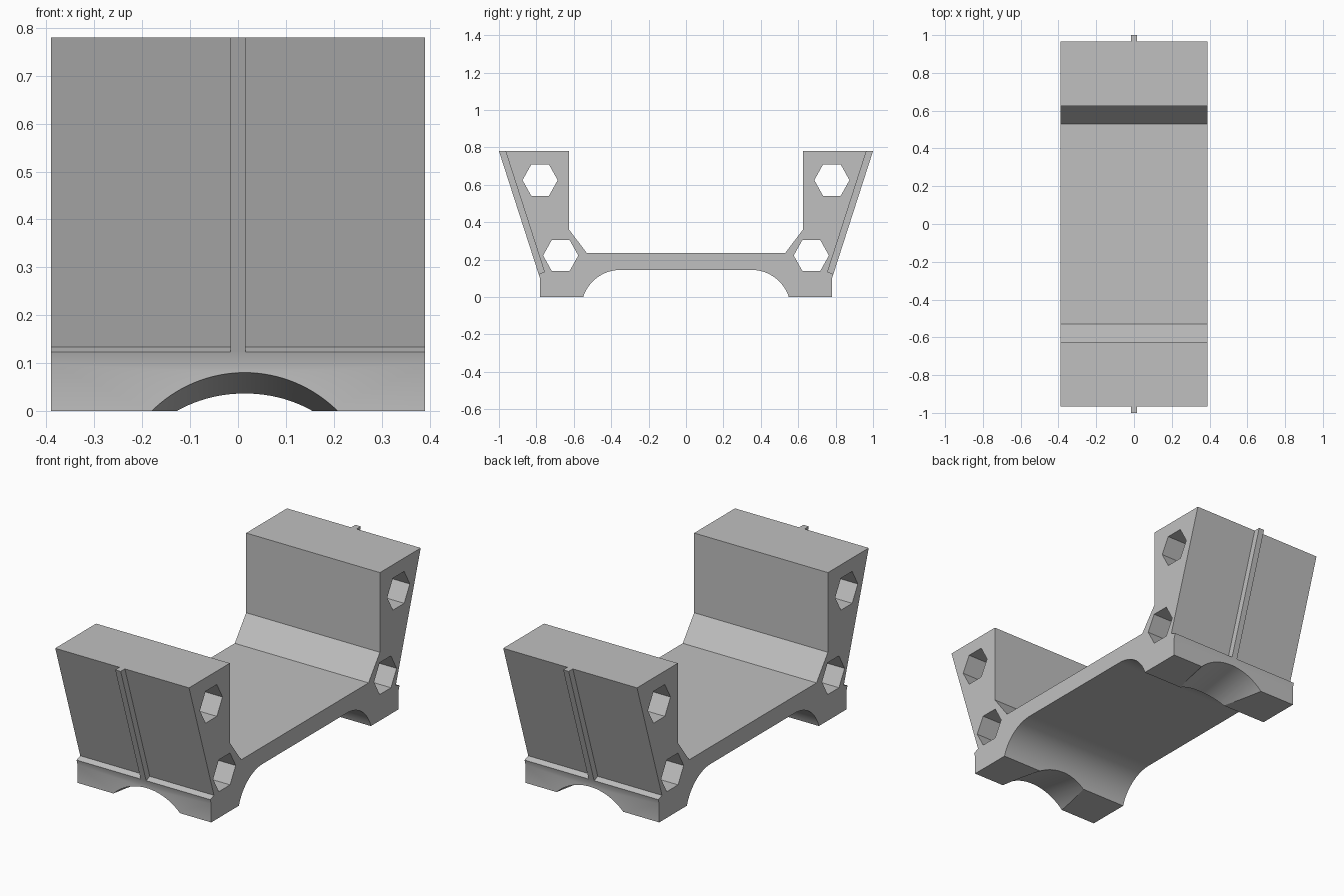
import bpy, bmesh, math
from mathutils import Vector

if "Cube" in bpy.data.objects:
    bpy.data.objects.remove(bpy.data.objects["Cube"], do_unlink=True)

grey = bpy.data.materials.new("plain_grey")
grey.use_nodes = True
grey.diffuse_color = (0.53, 0.53, 0.53, 1)
grey.node_tree.nodes["Principled BSDF"].inputs["Base Color"].default_value = (0.53, 0.53, 0.53, 1)

HALF_WIDTH = 0.39


def prism(name, outline, half_width):
    """Extrude a (y, z) outline along x."""
    bm = bmesh.new()
    face = bm.faces.new([bm.verts.new((-half_width, y, z)) for y, z in outline])
    moved = bmesh.ops.extrude_face_region(bm, geom=[face])["geom"]
    verts = [v for v in moved if isinstance(v, bmesh.types.BMVert)]
    bmesh.ops.translate(bm, verts=verts, vec=(2 * half_width, 0, 0))
    bmesh.ops.recalc_face_normals(bm, faces=bm.faces)
    mesh = bpy.data.meshes.new(name)
    bm.to_mesh(mesh)
    bm.free()
    mesh.materials.append(grey)
    obj = bpy.data.objects.new(name, mesh)
    bpy.context.collection.objects.link(obj)
    return obj


def activate(obj):
    bpy.ops.object.select_all(action='DESELECT')
    obj.select_set(True)
    bpy.context.view_layer.objects.active = obj


def cut(target, cutter):
    cutter.hide_render = True
    mod = target.modifiers.new("cut", 'BOOLEAN')
    mod.operation, mod.solver, mod.object = 'DIFFERENCE', 'EXACT', cutter
    activate(target)
    bpy.ops.object.modifier_apply(modifier=mod.name)
    bpy.data.objects.remove(cutter, do_unlink=True)


# Cradle: half outline from the floor centre out to the upright, then mirrored
radius, arc_y, arc_top = 0.21, 0.35, 0.145
sweep = math.acos((radius - arc_top) / radius)
underside = []
for i in range(25):
    a = sweep * i / 24
    underside.append((arc_y + radius * math.sin(a),
                      max(0, arc_top - radius * (1 - math.cos(a)))))
half = underside + [
    (0.78, 0), (0.78, 0.097), (0.788, 0.123), (0.757, 0.134),
    (0.965, 0.78), (0.625, 0.78), (0.625, 0.36), (0.53, 0.235)]
cradle = prism("cradle", half + [(-y, z) for y, z in reversed(half)], HALF_WIDTH)

for side in (-1, 1):
    # Hexagonal holes through each upright
    for cy, cz in ((0.78, 0.625), (0.67, 0.222)):
        corners = [math.radians(60 * i) for i in range(6)]
        hexagon = [(side * cy + 0.094 * math.cos(a), cz + 0.084 / math.sin(math.pi / 3) * math.sin(a))
                   for a in corners]
        cut(cradle, prism("hex_cutter", hexagon, 0.6))

    # Arch through each foot, dipping slightly inward
    start, end = Vector((0.014, side * 0.95, -0.172)), Vector((0.014, side * 0.35, -0.278))
    axis = end - start
    bpy.ops.mesh.primitive_cylinder_add(
        vertices=128, radius=0.278, depth=axis.length, location=(start + end) / 2,
        rotation=axis.to_track_quat('Z', 'Y').to_euler())
    arch = bpy.context.object
    arch.data.materials.append(grey)
    cut(cradle, arch)

    # Narrow rib running up the outer slope
    rib = [(0.757, 0.134), (0.788, 0.123), (1, 0.78), (0.965, 0.78)]
    prism("back_rib" if side > 0 else "front_rib", [(side * y, z) for y, z in rib], 0.016)

activate(cradle)
bpy.ops.object.shade_smooth_by_angle(angle=math.radians(20))
